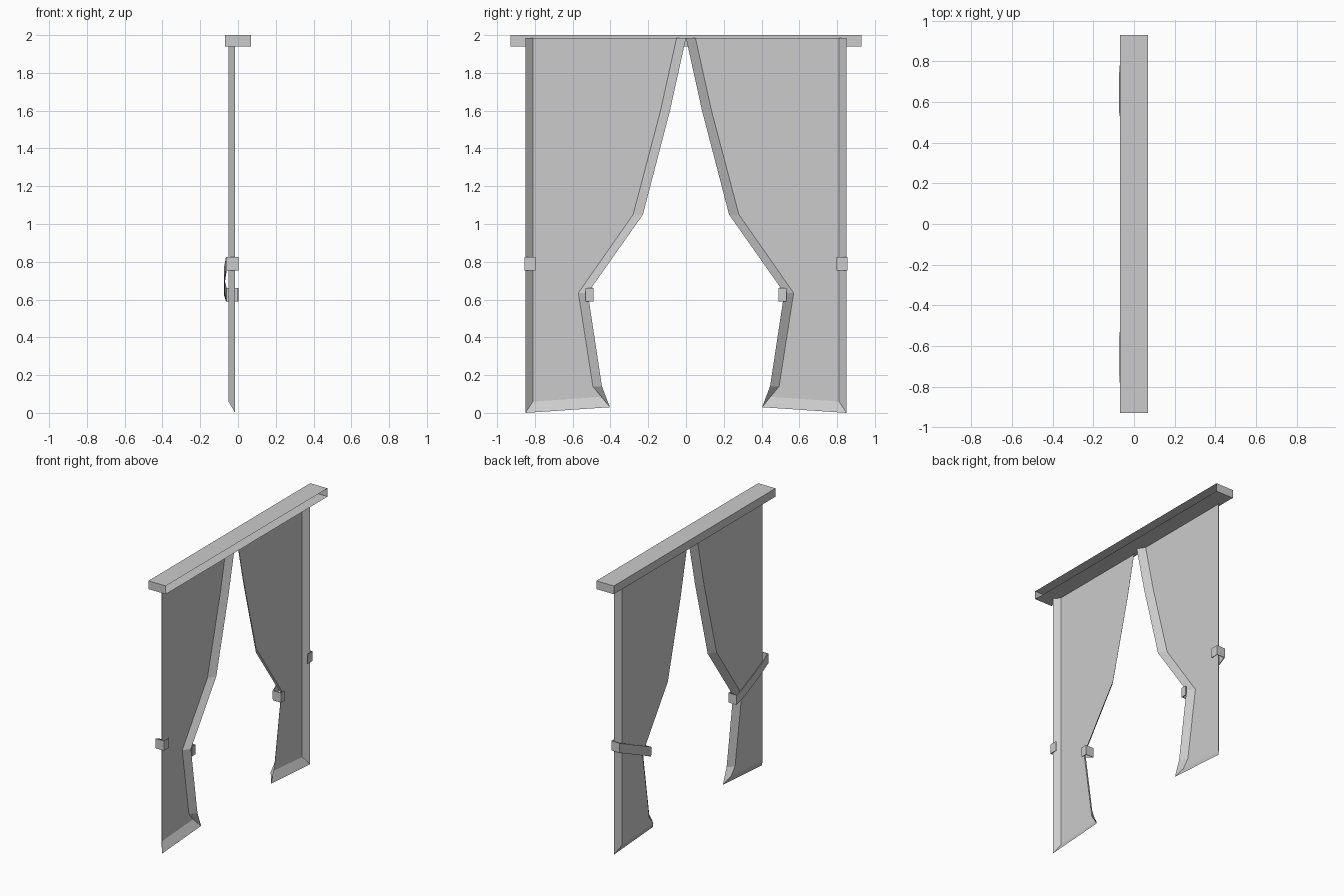
import bpy

if "Cube" in bpy.data.objects:
    bpy.data.objects.remove(bpy.data.objects["Cube"])

def make(name, verts, faces):
    me = bpy.data.meshes.new(name)
    me.from_pydata(verts, [], faces)
    me.update()
    ob = bpy.data.objects.new(name, me)
    bpy.context.collection.objects.link(ob)
    return ob

def grid_faces(rows, cols):
    return [(r*cols + c, r*cols + c + 1, (r+1)*cols + c + 1, (r+1)*cols + c)
            for r in range(rows - 1) for c in range(cols - 1)]

def mirrored(name, verts, faces, thick=0):
    for side, s in (("left", -1), ("right", 1)):
        fs = faces if s > 0 else [f[::-1] for f in faces]
        ob = make(side + "_" + name, [(x, y*s, z) for x, y, z in verts], fs)
        if thick:
            m = ob.modifiers.new("thickness", 'SOLIDIFY')
            m.thickness = thick
            m.offset = 0

# Pelmet box, open on the wall side (+x)
X, Y = 0.07, 0.93
v = [(x, y, z) for z in (1.94, 2.0) for x, y in ((-X, -Y), (X, -Y), (X, Y), (-X, Y))]
make("pelmet", v, [(0, 3, 2, 1), (4, 5, 6, 7), (0, 1, 5, 4), (2, 3, 7, 6), (3, 0, 4, 7)])

# Curtain panels: flat sheet with turned borders on the sides and hem
SHEET, EDGE = -0.05, -0.015
# inner edge y, inner sheet y, z
rows = [(0.0, 0.05, 1.985), (0.085, 0.135, 1.6), (0.228, 0.28, 1.05),
        (0.52, 0.57, 0.635), (0.445, 0.493, 0.14)]
v = []
for e, s, z in rows:
    v += [(EDGE, e, z), (SHEET, s, z), (SHEET, 0.81, z), (EDGE, 0.85, z)]
v += [(EDGE, 0.403, 0.03), (SHEET, 0.447, 0.085), (SHEET, 0.81, 0.06), (EDGE, 0.85, 0.0)]
n = len(v)
v += [(EDGE, 0.403, 0.03), (EDGE, 0.85, 0.0)]
faces = grid_faces(6, 4) + [(n - 3, n - 2, n + 1, n)]
mirrored("curtain", v, faces)

# Tiebacks: sloping band across the room side, hooked round both edges
path = [(0.0, 0.797, 0.79), (0.0, 0.853, 0.79), (-0.062, 0.853, 0.79),
        (-0.071, 0.73, 0.735), (-0.071, 0.56, 0.658),
        (-0.062, 0.493, 0.625), (0.0, 0.493, 0.625), (0.0, 0.533, 0.625)]
v = [(x, y, z + d) for x, y, z in path for d in (-0.035, 0.035)]
mirrored("tieback", v, grid_faces(len(path), 2), 0.006)
